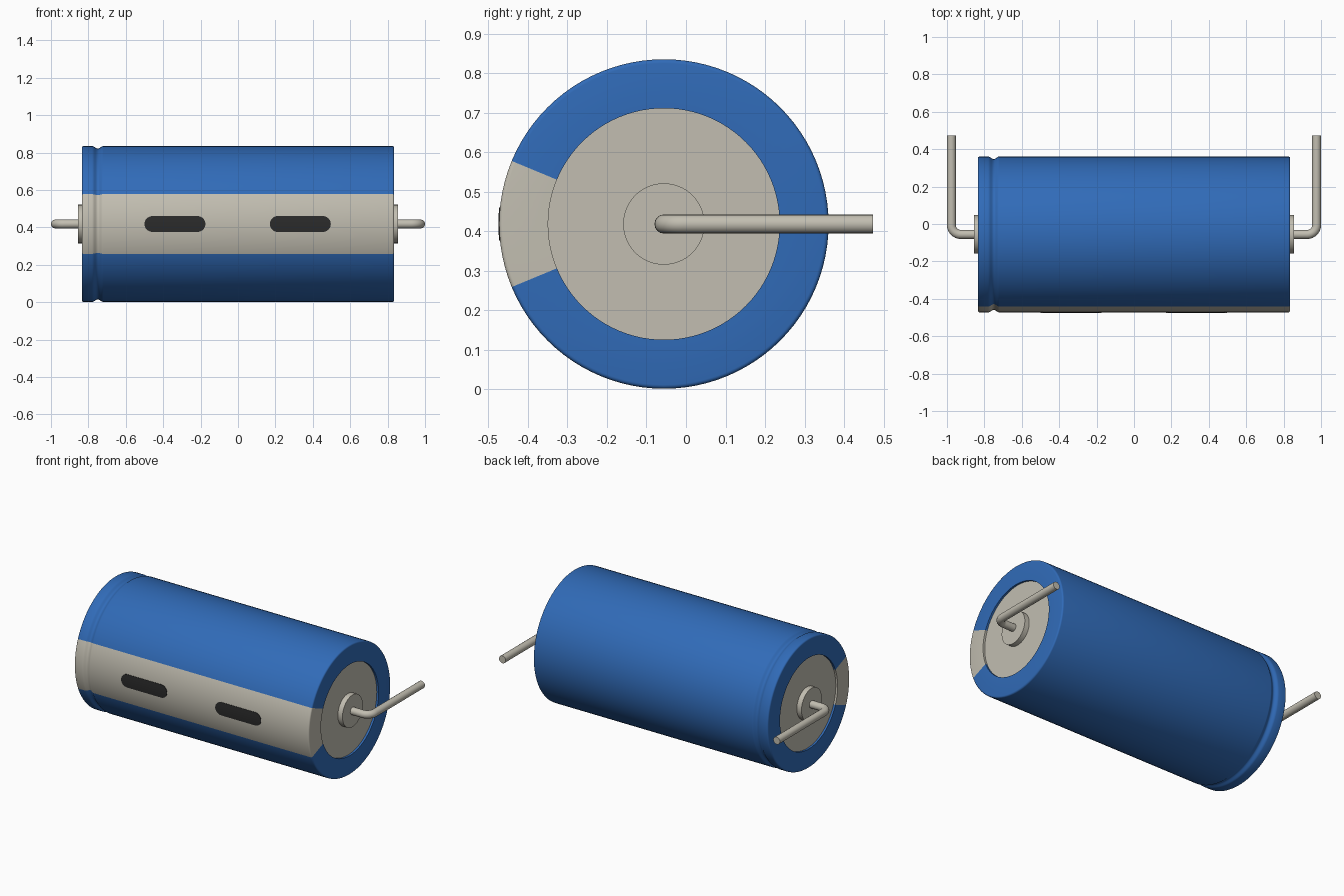
import bpy, bmesh, math
from mathutils import Vector

cube = bpy.data.objects.get("Cube")
if cube:
    bpy.data.objects.remove(cube, do_unlink=True)

CY, CZ, R = -0.056, 0.418, 0.417     # axis of the can and its radius
END, RIM, DISC = 0.835, 0.293, 0.822  # end of sleeve, opening radius, end disc
SEGS = 96
STRIPE = math.radians(22.5)


def material(name, rgb, rough=0.5):
    m = bpy.data.materials.new(name)
    m.use_nodes = True
    m.diffuse_color = (*rgb, 1)
    bsdf = m.node_tree.nodes["Principled BSDF"]
    bsdf.inputs["Base Color"].default_value = (*rgb, 1)
    bsdf.inputs["Roughness"].default_value = rough
    return m


blue = material("sleeve_blue", (0.03, 0.147, 0.48))
beige = material("warm_grey", (0.54, 0.515, 0.44))
dark = material("mark_black", (0.024, 0.024, 0.024))


def make_object(name, bm, mats, angle=35):
    bmesh.ops.recalc_face_normals(bm, faces=bm.faces)
    mesh = bpy.data.meshes.new(name)
    bm.to_mesh(mesh)
    bm.free()
    for m in mats:
        mesh.materials.append(m)
    ob = bpy.data.objects.new(name, mesh)
    bpy.context.collection.objects.link(ob)
    bpy.ops.object.select_all(action='DESELECT')
    ob.select_set(True)
    bpy.context.view_layer.objects.active = ob
    bpy.ops.object.shade_smooth_by_angle(angle=math.radians(angle))
    return ob


def on_can(x, r, a):
    """Point at angle a around the can, measured from the front."""
    return Vector((x, CY - r * math.cos(a), CZ + r * math.sin(a)))


def revolve(profile):
    """Turn (x, radius) points around the can axis; radius 0 closes a cap."""
    bm = bmesh.new()
    rings = []
    for x, r in profile:
        if r == 0:
            rings.append([bm.verts.new(on_can(x, 0, 0))] * SEGS)
        else:
            rings.append([bm.verts.new(on_can(x, r, math.tau * i / SEGS)) for i in range(SEGS)])
    for a, b in zip(rings, rings[1:]):
        for i in range(SEGS):
            j = (i + 1) % SEGS
            bm.faces.new(list(dict.fromkeys((a[i], a[j], b[j], b[i]))))
    return bm


# Sleeve: rounded rims and a crimped groove near the right end
def rim(side):
    pts = [(DISC, RIM), (END, RIM)]
    for k in range(5):
        t = math.pi / 2 * k / 4
        pts.append((END - 0.01 + 0.01 * math.cos(t), R - 0.01 + 0.01 * math.sin(t)))
    return [(side * x, r) for x, r in pts]


groove = [(-0.75 + 0.03 * k / 6, R - 0.007 * (1 + math.cos(math.pi * k / 6))) for k in range(-6, 7)]
bm = revolve(rim(-1) + groove + rim(1)[::-1])
for f in bm.faces:
    c = f.calc_center_median()
    angle = math.atan2(c.z - CZ, CY - c.y)
    f.material_index = 1 if abs(angle) < STRIPE else 0
make_object("sleeve", bm, [blue, beige])


# Dark marks: thin rounded plates wrapped onto the stripe
def mark(name, cx, half_length=0.163, half_height=0.042, rows=6):
    bm = bmesh.new()
    columns = []
    for side in (-1, 1):
        ts = [math.pi / 2 * k / 8 for k in range(9)]
        for t in (ts if side < 0 else ts[::-1]):
            x = cx + side * (half_length - half_height + half_height * math.cos(t))
            h = max(half_height * math.sin(t), 0.001)
            columns.append([bm.verts.new(on_can(x, R + 0.002, math.asin(h * (2 * j / rows - 1) / R)))
                            for j in range(rows + 1)])
    for a, b in zip(columns, columns[1:]):
        for j in range(rows):
            bm.faces.new((a[j], b[j], b[j + 1], a[j + 1]))
    edges = [e for e in bm.edges if e.is_boundary]
    ring = bmesh.ops.extrude_edge_only(bm, edges=edges)
    for v in (g for g in ring["geom"] if isinstance(g, bmesh.types.BMVert)):
        v.co.y += 0.004
    make_object(name, bm, [dark])


mark("stripe_mark_right", -0.337)
mark("stripe_mark_left", 0.333)


# Wire leads: straight out of the can, then bent to the back
def lead(name, side, radius=0.024, bend=0.05):
    x_out = 1 - radius
    path = [(DISC, CY)]
    for k in range(9):
        t = math.pi / 2 * k / 8
        path.append((x_out - bend + bend * math.sin(t), CY + bend - bend * math.cos(t)))
    path.append((x_out, 0.473))
    curve = bpy.data.curves.new(name, 'CURVE')
    curve.dimensions = '3D'
    curve.bevel_depth = radius
    curve.bevel_resolution = 6
    curve.use_fill_caps = True
    spline = curve.splines.new('POLY')
    spline.points.add(len(path) - 1)
    for p, (x, y) in zip(spline.points, path):
        p.co = (side * x, y, CZ, 1)
    temp = bpy.data.objects.new(name + "_path", curve)
    bpy.context.collection.objects.link(temp)
    bpy.context.view_layer.update()
    bm = bmesh.new()
    bm.from_mesh(temp.to_mesh())
    bpy.data.objects.remove(temp, do_unlink=True)
    bmesh.ops.remove_doubles(bm, verts=bm.verts, dist=0.0001)
    for f in bm.faces:
        f.material_index = 0
    make_object(name, bm, [beige])


# End disc, boss and lead on each side
for side, label in ((-1, "right"), (1, "left")):
    make_object(label + "_end_disc", revolve([(side * DISC, 0), (side * DISC, RIM)]), [beige])
    make_object(label + "_boss", revolve([(side * DISC, 0.103), (side * 0.855, 0.103), (side * 0.855, 0)]), [beige])
    lead(label + "_lead", side)

# Face the open end discs outward
for side, label in ((-1, "right"), (1, "left")):
    mesh = bpy.data.objects[label + "_end_disc"].data
    if mesh.polygons[0].normal.x * side < 0:
        mesh.flip_normals()
